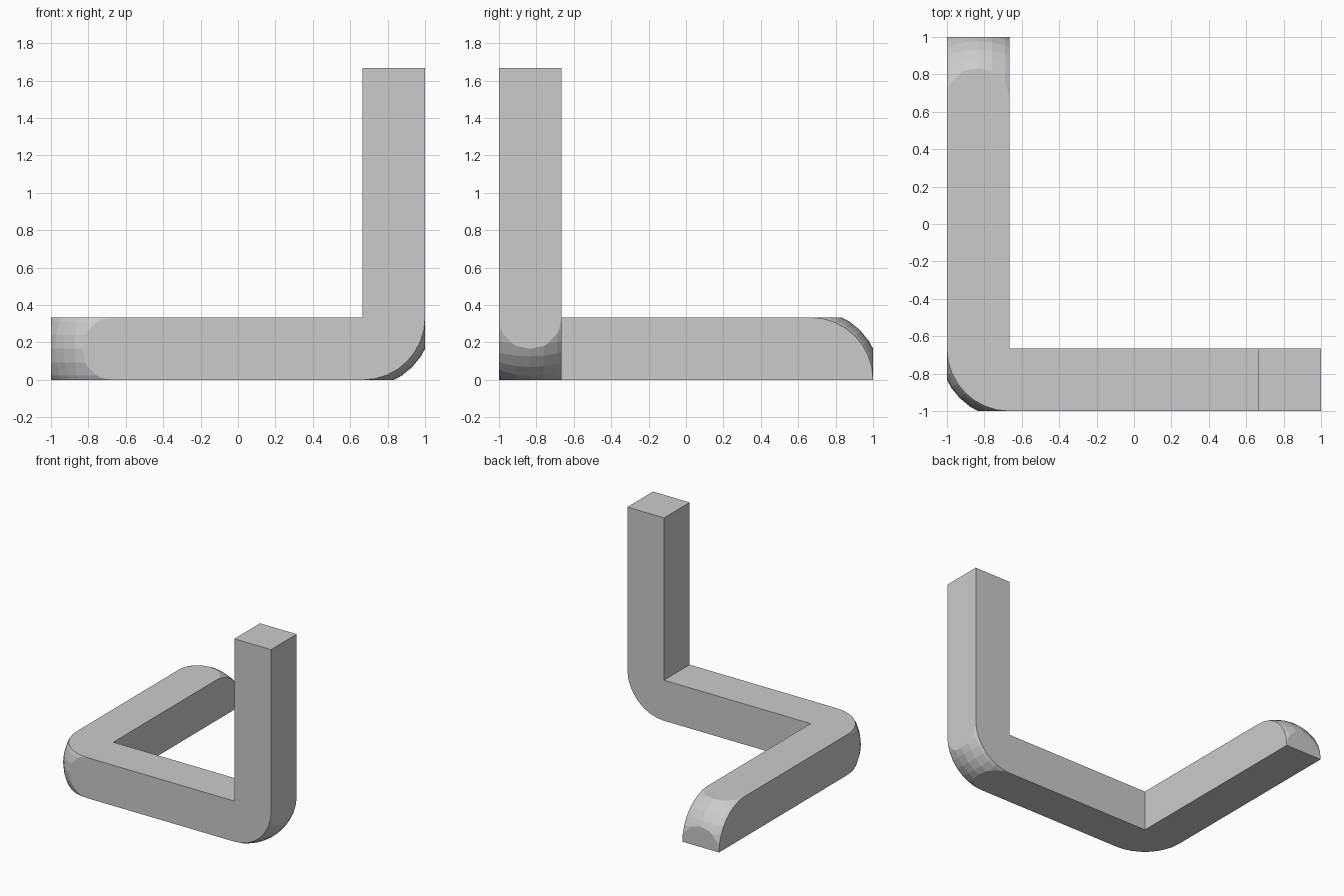
import bpy, bmesh
from mathutils import Matrix, Vector

if "Cube" in bpy.data.objects:
    bpy.data.objects.remove(bpy.data.objects["Cube"])

W = 1 / 3          # bar thickness
H = W / 2
I = 1 - W          # inner edge coordinate


def finish(name, bm):
    bmesh.ops.recalc_face_normals(bm, faces=bm.faces)
    me = bpy.data.meshes.new(name)
    bm.to_mesh(me)
    bm.free()
    ob = bpy.data.objects.new(name, me)
    bpy.context.collection.objects.link(ob)
    return ob


def bar(name, lo, hi, open_dirs):
    """Box between two corners, left open where it meets a neighbour."""
    lo, hi = Vector(lo), Vector(hi)
    bm = bmesh.new()
    bmesh.ops.create_cube(bm, size=1)
    bm.normal_update()
    gone = [f for f in bm.faces
            if any(f.normal.dot(Vector(d)) > 0.9 for d in open_dirs)]
    bmesh.ops.delete(bm, geom=gone, context='FACES')
    bmesh.ops.transform(bm, verts=bm.verts,
                        matrix=Matrix.Translation((lo + hi) / 2) @ Matrix.Diagonal((*(hi - lo), 1)))
    finish(name, bm)


def corner(name, origin, ax, ay, close_y):
    """Ball centred on the inner edge, trimmed flat by the bar's faces."""
    bm = bmesh.new()
    bmesh.ops.create_uvsphere(bm, u_segments=32, v_segments=16, radius=0.3745)
    cuts = [((W, 0, 0), (1, 0, 0), True), ((0, W, 0), (0, 1, 0), True),
            ((0, 0, H), (0, 0, 1), True), ((0, 0, -H), (0, 0, -1), True),
            ((0, 0, 0), (0, -1, 0), close_y), ((0, 0, 0), (-1, 0, 0), False)]
    for co, no, fill in cuts:
        res = bmesh.ops.bisect_plane(bm, geom=bm.verts[:] + bm.edges[:] + bm.faces[:],
                                     dist=1e-5, plane_co=co, plane_no=no, clear_outer=True)
        if fill:
            rim = [e for e in res['geom_cut']
                   if isinstance(e, bmesh.types.BMEdge) and e.is_boundary]
            bmesh.ops.edgeloop_fill(bm, edges=rim)
    ax, ay = Vector(ax), Vector(ay)
    m = Matrix((ax, ay, ax.cross(ay))).transposed().to_4x4()
    bmesh.ops.transform(bm, verts=bm.verts, matrix=Matrix.Translation(origin) @ m)
    finish(name, bm)


# Three straight bars
bar("side_bar", (-1, -I, 0), (-I, I, W), [(0, 1, 0), (0, -1, 0)])
bar("front_bar", (-I, -1, 0), (I, -I, W), [(1, 0, 0), (-1, 0, 0)])
bar("upright_bar", (I, -1, W), (1, -I, 2 - W), [(0, 0, -1)])

# Rounded joints and the rounded free end
corner("floor_corner", (-I, -I, H), (-1, 0, 0), (0, -1, 0), False)
corner("upright_corner", (I, -1 + H, W), (1, 0, 0), (0, 0, -1), False)
corner("rounded_end", (-1 + H, I, 0), (0, 1, 0), (0, 0, 1), True)
